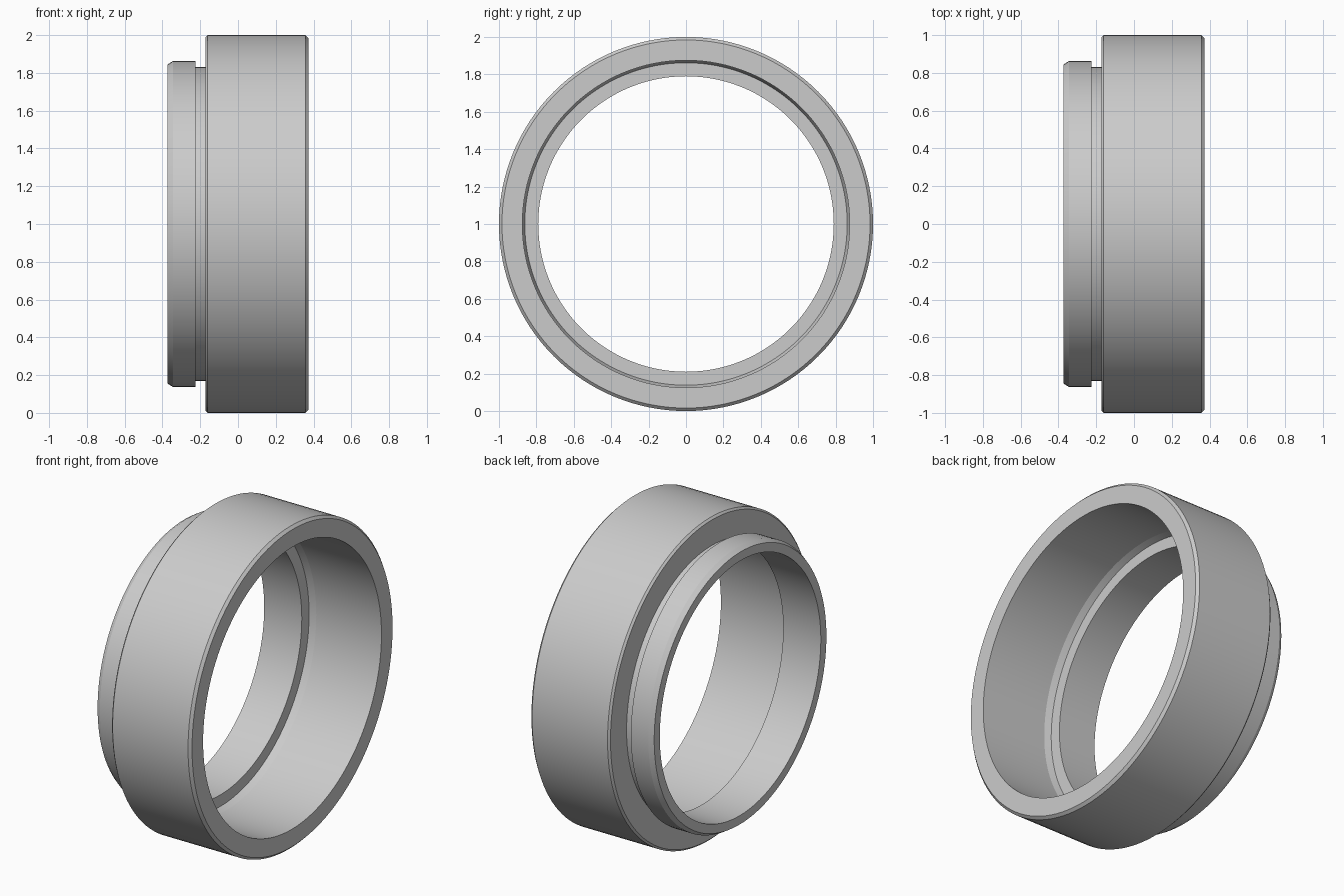
import bpy, bmesh, math

if "Cube" in bpy.data.objects:
    bpy.data.objects.remove(bpy.data.objects["Cube"])

# Single grey material
grey = bpy.data.materials.new("light_grey")
grey.use_nodes = True
colour = (0.6, 0.6, 0.6, 1)
grey.diffuse_color = colour
grey.node_tree.nodes["Principled BSDF"].inputs["Base Color"].default_value = colour


def lathe_ring(name, profile, segments=128):
    """Spin a closed (x, radius) profile around the x axis."""
    mesh = bpy.data.meshes.new(name)
    bm = bmesh.new()
    verts = [bm.verts.new((x, 0, r)) for x, r in profile]
    edges = [bm.edges.new((a, b)) for a, b in zip(verts, verts[1:] + verts[:1])]
    bmesh.ops.spin(bm, geom=verts + edges, cent=(0, 0, 0), axis=(1, 0, 0),
                   angle=math.tau, steps=segments, use_duplicate=False)
    bmesh.ops.remove_doubles(bm, verts=bm.verts, dist=0.0001)
    bmesh.ops.recalc_face_normals(bm, faces=bm.faces)
    bm.to_mesh(mesh)
    bm.free()
    mesh.materials.append(grey)
    ring = bpy.data.objects.new(name, mesh)
    ring.location.z = 1
    bpy.context.collection.objects.link(ring)
    bpy.ops.object.select_all(action="DESELECT")
    bpy.context.view_layer.objects.active = ring
    ring.select_set(True)
    bpy.ops.object.shade_smooth_by_angle(angle=math.radians(15))
    return ring


spigot = [(-0.373, 0.79), (-0.373, 0.845), (-0.345, 0.862), (-0.225, 0.862)]
groove = [(-0.225, 0.83), (-0.173, 0.83)]
body = [(-0.173, 0.988), (-0.161, 1.0), (0.357, 1.0), (0.373, 0.984)]
bore = [(0.373, 0.875), (-0.075, 0.875), (-0.115, 0.862), (-0.115, 0.79)]
lathe_ring("adapter_ring", spigot + groove + body + bore)
